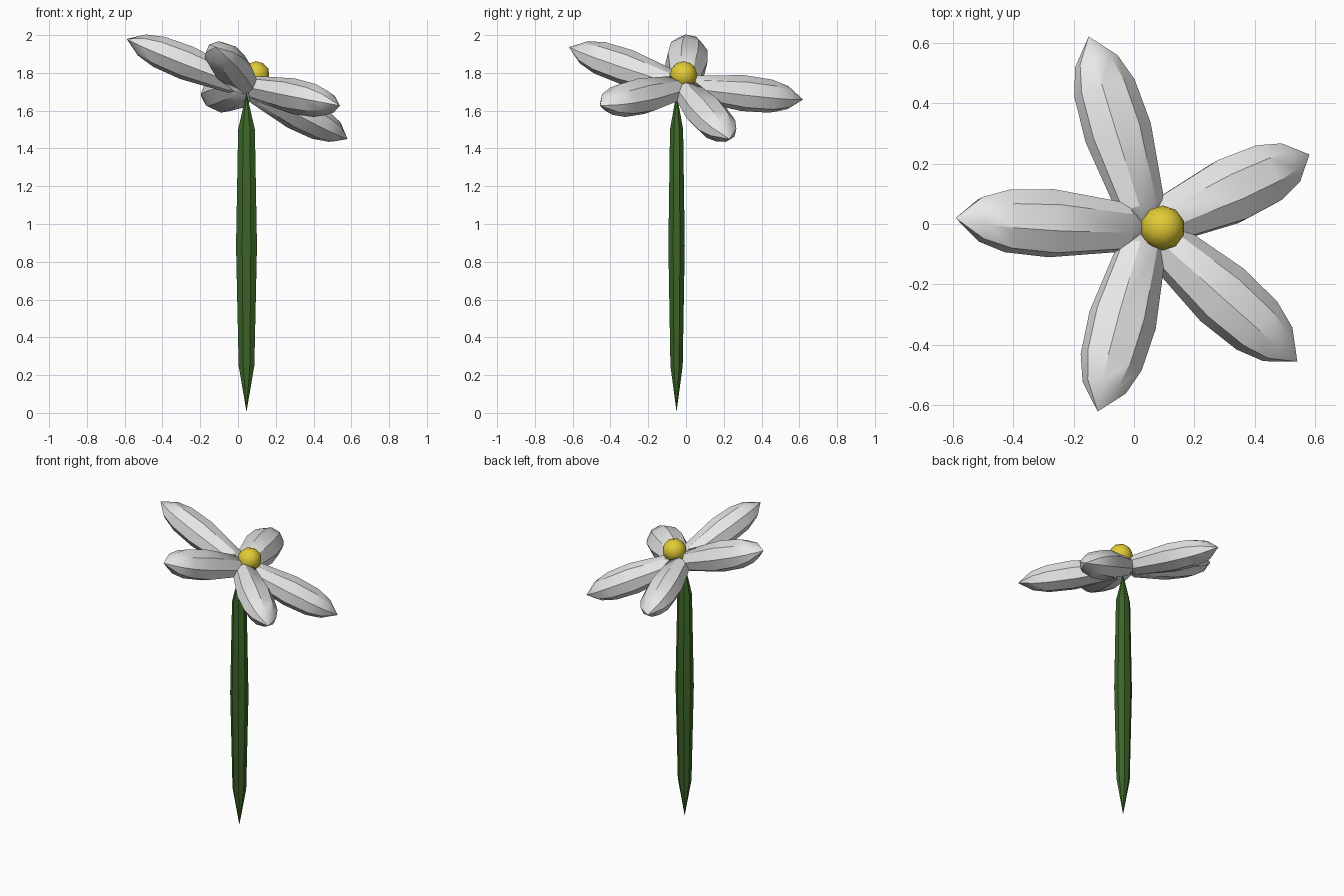
import bpy, bmesh, math
from mathutils import Vector, Matrix

cube = bpy.data.objects.get("Cube")
if cube:
    bpy.data.objects.remove(cube)


def material(name, rgb):
    mat = bpy.data.materials.new(name)
    mat.use_nodes = True
    mat.diffuse_color = (*rgb, 1)
    mat.node_tree.nodes["Principled BSDF"].inputs["Base Color"].default_value = (*rgb, 1)
    return mat


white = material("petal white", (0.8, 0.8, 0.8))
green = material("stem green", (0.045, 0.13, 0.02))
yellow = material("centre yellow", (0.76, 0.6, 0.035))


def finish(bm, name, mat, matrix):
    """Turn a bmesh into a placed, shaded object."""
    bmesh.ops.recalc_face_normals(bm, faces=bm.faces)
    mesh = bpy.data.meshes.new(name)
    bm.to_mesh(mesh)
    bm.free()
    mesh.materials.append(mat)
    obj = bpy.data.objects.new(name, mesh)
    bpy.context.collection.objects.link(obj)
    obj.matrix_world = matrix
    bpy.ops.object.select_all(action="DESELECT")
    obj.select_set(True)
    bpy.context.view_layer.objects.active = obj
    bpy.ops.object.shade_smooth_by_angle(angle=math.radians(35))
    return obj


def spindle(name, mat, profile, length, wide, thick, matrix, sides=8):
    """Pointed body along local z; profile holds (fraction of length, radius)."""
    bm = bmesh.new()
    rings = []
    for t, r in profile:
        ring = []
        for i in range(sides):
            a = math.tau * (i + 0.5) / sides
            ring.append(bm.verts.new((wide * r * math.cos(a), thick * r * math.sin(a), t * length)))
        rings.append(ring)
    start, tip = bm.verts.new((0, 0, 0)), bm.verts.new((0, 0, length))
    for i in range(sides):
        j = (i + 1) % sides
        bm.faces.new((start, rings[0][j], rings[0][i]))
        bm.faces.new((tip, rings[-1][i], rings[-1][j]))
        for low, high in zip(rings, rings[1:]):
            bm.faces.new((low[i], low[j], high[j], high[i]))
    return finish(bm, name, mat, matrix)


# Stem
spindle("stem", green, [(0.145, 0.75), (0.52, 1.0), (0.885, 0.8)], 1.69, 0.06, 0.047,
        Matrix.Translation((0.045, -0.05, 0.005)))

# Petals lie in one tilted plane around the flower's heart
normal = Vector((0.411, 0.234, 1)).normalized()


def on_plane(x, y):
    return Vector((x, y, 1.742 - 0.411 * x - 0.234 * y))


heart = on_plane(0.045, -0.015)
tips = {
    "left_back_petal": (0.58, 0.23),
    "back_petal": (-0.15, 0.62),
    "right_petal": (-0.59, 0.02),
    "front_petal": (-0.12, -0.62),
    "left_front_petal": (0.54, -0.455),
}
petal_profile = [(0.11, 0.74), (0.5, 1.04), (0.73, 0.96), (0.87, 0.68)]
for name, (x, y) in tips.items():
    tip = on_plane(x, y)
    along = (tip - heart).normalized()
    side = normal.cross(along)
    frame = Matrix((side, normal, along)).transposed().to_4x4()
    spindle(name, white, petal_profile, (tip - heart).length, 0.112, 0.088,
            Matrix.Translation(heart) @ frame)

# Round centre
bm = bmesh.new()
bmesh.ops.create_icosphere(bm, subdivisions=2, radius=0.074)
finish(bm, "flower_centre", yellow, Matrix.Translation((0.095, -0.013, 1.788)))
